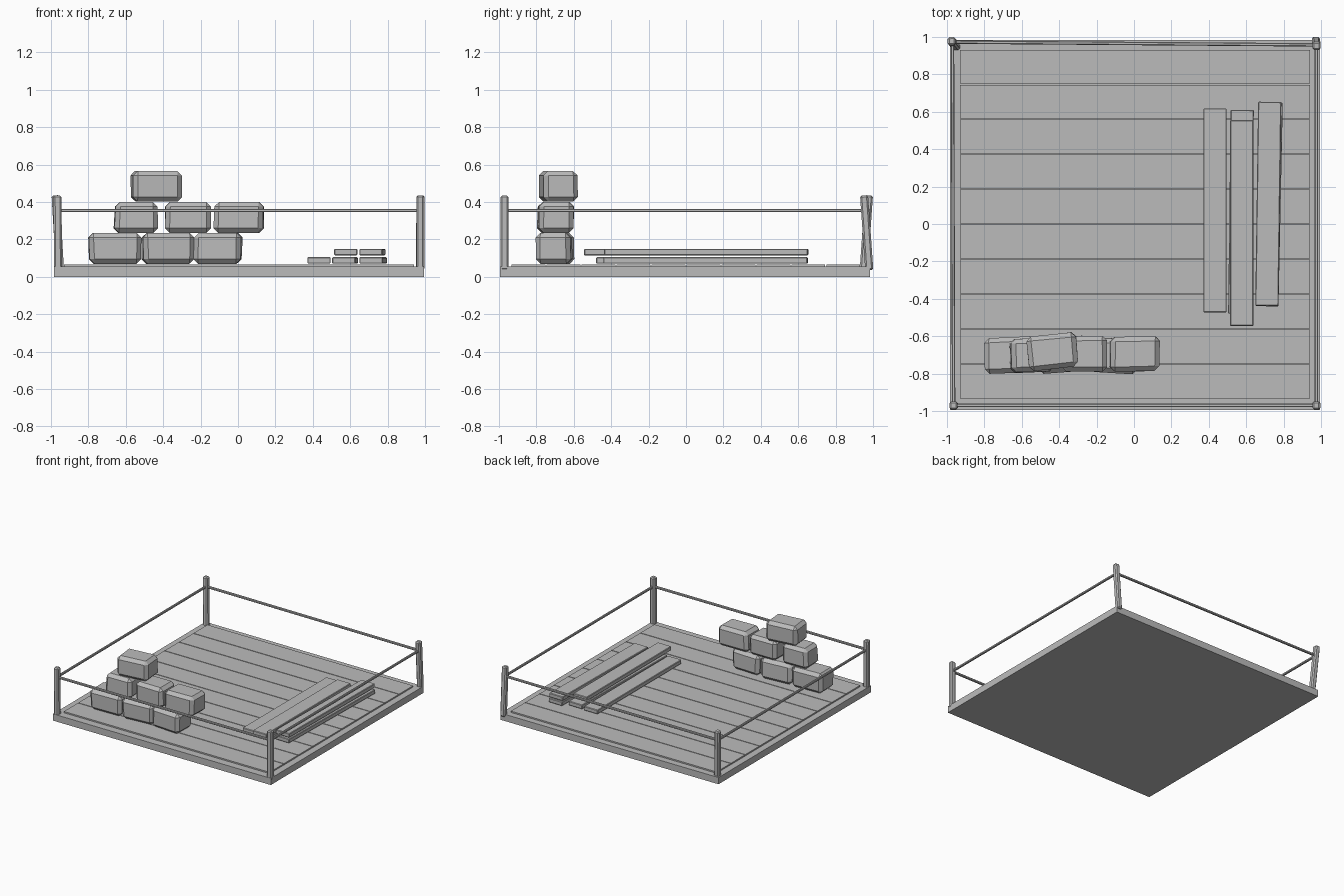
import bpy, bmesh, math, random
from mathutils import Vector, Matrix

if "Cube" in bpy.data.objects:
    bpy.data.objects.remove(bpy.data.objects["Cube"])

random.seed(4)
grey = bpy.data.materials.new("plain grey")
grey.diffuse_color = (0.5, 0.5, 0.5, 1)
grey.use_nodes = True
grey.node_tree.nodes["Principled BSDF"].inputs["Base Color"].default_value = grey.diffuse_color


def box(name, centre, size, turn=0, bevel=0, wobble=0):
    """Box turned about z, with optional chamfer and hand-cut corner wobble."""
    bm = bmesh.new()
    bmesh.ops.create_cube(bm, size=1)
    for v in bm.verts:
        v.co = Vector([c * s + random.uniform(-wobble, wobble) * (i < 2)
                       for i, (c, s) in enumerate(zip(v.co, size))])
    if bevel:
        bmesh.ops.bevel(bm, geom=bm.edges[:], offset=bevel, segments=1, affect='EDGES')
    bm.transform(Matrix.Translation(centre) @ Matrix.Rotation(math.radians(turn), 4, 'Z'))
    return finish(name, bm)


def beam(name, a, b, width, bevel):
    """Square chamfered bar running from point a to point b."""
    a, b = Vector(a), Vector(b)
    bm = bmesh.new()
    bmesh.ops.create_cube(bm, size=1)
    for v in bm.verts:
        v.co = Vector((v.co.x * width, v.co.y * width, v.co.z * (b - a).length))
    bmesh.ops.bevel(bm, geom=bm.edges[:], offset=bevel, segments=1, affect='EDGES')
    d = b - a
    x = Vector((0, 0, 1)).cross(d)
    x = x.normalized() if abs(d.z) < 0.2 else Vector((1, 0, 0))
    z = d.normalized()
    y = z.cross(x).normalized()
    x = y.cross(z)
    rot = Matrix((x, y, z)).transposed().to_4x4()
    bm.transform(Matrix.Translation((a + b) / 2) @ rot)
    return finish(name, bm)


def finish(name, bm):
    me = bpy.data.meshes.new(name)
    bm.to_mesh(me)
    bm.free()
    me.materials.append(grey)
    ob = bpy.data.objects.new(name, me)
    bpy.context.collection.objects.link(ob)
    return ob


# Platform slab and its ten floor boards
box("platform", (0.005, -0.005, 0.0275), (1.98, 1.98, 0.055))
for i in range(10):
    box("floor_board", (0.005, -0.842 + i * 0.187, 0.057), (1.87, 0.181, 0.018))

# Corner posts: bottom and top positions, slightly leaning at the back
posts = [((-0.962, -0.970), (-0.965, -0.970)),
         ((0.975, -0.970), (0.975, -0.970)),
         ((0.972, 0.980), (0.976, 0.952)),
         ((-0.952, 0.950), (-0.975, 0.978))]
for lo, hi in posts:
    beam("corner_post", (*lo, 0.035), (*hi, 0.435), 0.043, 0.009)

# Rails joining neighbouring posts
for i in range(4):
    ends = []
    for lo, hi in (posts[i], posts[(i + 1) % 4]):
        p = Vector(lo).lerp(Vector(hi), 0.8)
        ends.append((p.x, p.y, 0.355))
    beam("rail", *ends, 0.018, 0.004)

# Pyramid of rough stone blocks: x, y, z, length, turn
blocks = [(-0.66, -0.70, 0.152, 0.275, 2), (-0.378, -0.70, 0.152, 0.27, 5),
          (-0.108, -0.705, 0.152, 0.25, -4),
          (-0.545, -0.70, 0.318, 0.23, 2), (-0.268, -0.695, 0.318, 0.245, 1),
          (0.002, -0.695, 0.318, 0.262, -1),
          (-0.435, -0.685, 0.484, 0.262, 6)]
for x, y, z, length, turn in blocks:
    box("stone_block", (x, y, z), (length, 0.185, 0.165), turn, 0.025, 0.006)

# Stacked loose planks: x, y, z, length, turn
planks = [(0.433, 0.073, 0.088, 1.09, 0), (0.572, 0.065, 0.088, 1.09, -0.7),
          (0.722, 0.105, 0.088, 1.09, -1.2),
          (0.576, 0.005, 0.132, 1.10, 0), (0.718, 0.108, 0.132, 1.09, -0.8)]
for x, y, z, length, turn in planks:
    box("loose_plank", (x, y, z), (0.124, length, 0.034), turn, 0.004)
